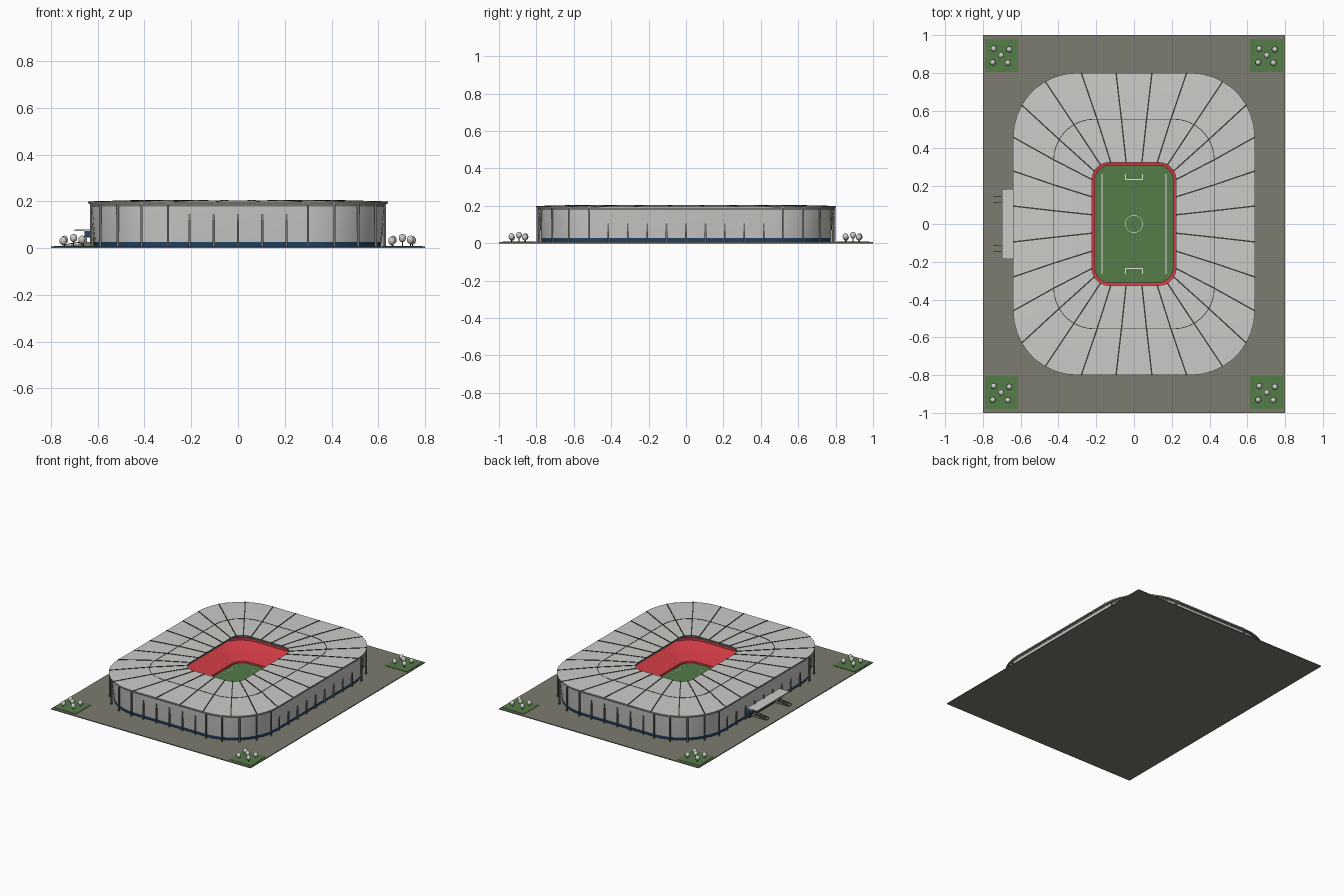
import bpy, bmesh
from math import sin, cos, radians, pi
from mathutils import Vector

cube = bpy.data.objects.get("Cube")
if cube:
    bpy.data.objects.remove(cube, do_unlink=True)


def material(name, r, g, b):
    m = bpy.data.materials.new(name)
    m.use_nodes = True
    m.diffuse_color = (r, g, b, 1)
    bsdf = next(n for n in m.node_tree.nodes if n.type == 'BSDF_PRINCIPLED')
    bsdf.inputs["Base Color"].default_value = (r, g, b, 1)
    bsdf.inputs["Roughness"].default_value = 0.8
    return m


PAVING = material("paving", 0.20, 0.20, 0.16)
GRASS = material("grass", 0.09, 0.20, 0.065)
PANEL = material("light panel", 0.60, 0.60, 0.58)
STEEL = material("dark steel", 0.045, 0.045, 0.038)
GREY = material("column grey", 0.17, 0.17, 0.16)
RED = material("seat red", 0.65, 0.045, 0.06)
BLUE = material("base blue", 0.015, 0.06, 0.14)
WHITE = material("line white", 0.8, 0.8, 0.78)
BEIGE = material("beige trim", 0.42, 0.42, 0.33)


def finish(name, bm, mats, smooth=False):
    bmesh.ops.recalc_face_normals(bm, faces=bm.faces)
    mesh = bpy.data.meshes.new(name)
    bm.to_mesh(mesh)
    bm.free()
    for m in mats:
        mesh.materials.append(m)
    ob = bpy.data.objects.new(name, mesh)
    bpy.context.collection.objects.link(ob)
    if smooth:
        bpy.ops.object.select_all(action='DESELECT')
        ob.select_set(True)
        bpy.context.view_layer.objects.active = ob
        bpy.ops.object.shade_smooth_by_angle(angle=radians(30))
    return ob


def add_box(bm, x0, x1, y0, y1, z0, z1):
    vs = bmesh.ops.create_cube(bm, size=1)["verts"]
    for v in vs:
        v.co = Vector((x0 if v.co.x < 0 else x1, y0 if v.co.y < 0 else y1,
                       z0 if v.co.z < 0 else z1))


def box(name, mat, *bounds):
    bm = bmesh.new()
    add_box(bm, *bounds)
    return finish(name, bm, [mat])


def add_beam(bm, a, b, width, height):
    d = b - a
    side = d.cross(Vector((0, 0, 1)))
    side = (side.normalized() if side.length > 1e-6 else Vector((1, 0, 0)))
    up = side.cross(d).normalized()
    ends = [[bm.verts.new(p + side * i * width / 2 + up * j * height / 2)
             for i, j in ((-1, -1), (1, -1), (1, 1), (-1, 1))] for p in (a, b)]
    for i in range(4):
        k = (i + 1) % 4
        bm.faces.new((ends[0][i], ends[0][k], ends[1][k], ends[1][i]))
    bm.faces.new(ends[0])
    bm.faces.new(ends[1])


def edge_point(ring, fx, fy, angle, sx=1, sy=1):
    """Point on a rounded rectangle: fractions of the corner centre plus an arc angle."""
    hx, hy, r, z = ring
    a = radians(angle)
    return Vector((sx * ((hx - r) * fx + r * cos(a)), sy * ((hy - r) * fy + r * sin(a)), z))


def outline(ring, steps=9):
    pts = []
    for sx, sy in ((1, 1), (-1, 1), (-1, -1), (1, -1)):
        arc = [edge_point(ring, 1, 1, 90 * i / steps, sx, sy) for i in range(steps + 1)]
        pts += arc if sx * sy > 0 else arc[::-1]
    return pts


def loft(name, rings, mats, bands):
    """Sweep a closed section, given as rings, around the bowl; one material index per band."""
    bm = bmesh.new()
    loops = [[bm.verts.new(p) for p in outline(r)] for r in rings]
    n = len(loops[0])
    for k, band in enumerate(bands):
        a, b = loops[k], loops[(k + 1) % len(loops)]
        for i in range(n):
            j = (i + 1) % n
            bm.faces.new((a[i], a[j], b[j], b[i])).material_index = band
    return finish(name, bm, mats, True)


def plate(name, ring, mat):
    bm = bmesh.new()
    bm.faces.new([bm.verts.new(p) for p in outline(ring)])
    return finish(name, bm, [mat])


QUADS = [(sx, sy) for sx in (1, -1) for sy in (1, -1)]

# Ground, corner lawns
G = 0.006
box("ground_slab", PAVING, -0.8, 0.8, -1, 1, 0, G)
for sx, sy in QUADS:
    xs, ys = sorted((sx * 0.615, sx * 0.79)), sorted((sy * 0.805, sy * 0.98))
    box("corner_lawn", GRASS, *xs, *ys, G, G + 0.003)

# Trees
for sx, sy in QUADS:
    trunks, crowns = bmesh.new(), bmesh.new()
    for dx, dy, top in ((0, 0, 0.062), (-0.04, 0.035, 0.054), (0.043, 0.031, 0.052),
                        (-0.045, -0.038, 0.05), (0.035, -0.04, 0.055)):
        x, y = sx * 0.703 + dx, sy * 0.893 + dy
        add_box(trunks, x - 0.002, x + 0.002, y - 0.002, y + 0.002, G, top - 0.02)
        vs = bmesh.ops.create_icosphere(crowns, subdivisions=2, radius=0.016)["verts"]
        for v in vs:
            v.co = Vector((x + v.co.x, y + v.co.y, top - 0.019 + v.co.z * 1.15))
    finish("tree_trunks", trunks, [STEEL])
    finish("tree_crowns", crowns, [PANEL], True)

# Pitch and markings
plate("pitch", (0.23, 0.33, 0.09, 0.010), GRASS)
bm = bmesh.new()
L, T = (0.0102, 0.0115), 0.002
for s in (1, -1):
    add_box(bm, s * 0.17 - T, s * 0.17 + T, -0.265, 0.265, *L)
    add_box(bm, -0.045, 0.045, s * 0.236 - T, s * 0.236 + T, *L)
    for x in (-0.045, 0.045):
        add_box(bm, x - T, x + T, *sorted((s * 0.236, s * 0.266)), *L)
rim = [[bm.verts.new((r * cos(i * pi / 16), r * sin(i * pi / 16), L[1])) for i in range(32)]
       for r in (0.044, 0.047)]
for i in range(32):
    j = (i + 1) % 32
    bm.faces.new((rim[0][i], rim[0][j], rim[1][j], rim[1][i]))
finish("pitch_markings", bm, [WHITE])

# Seating bowl
loft("seating_bowl", [(0.207, 0.31, 0.08, G), (0.207, 0.31, 0.08, 0.022),
                      (0.213, 0.316, 0.086, 0.022), (0.37, 0.48, 0.18, 0.085),
                      (0.37, 0.48, 0.18, 0.10), (0.56, 0.71, 0.30, 0.178),
                      (0.56, 0.71, 0.30, G)], [RED, GREY], [0, 0, 0, 0, 0, 1, 1])

# Outer wall, blue at the foot and leaning outwards
loft("outer_wall", [(0.612, 0.772, 0.33, G), (0.615, 0.775, 0.33, 0.027),
                    (0.630, 0.790, 0.335, 0.180), (0.55, 0.70, 0.30, 0.180),
                    (0.55, 0.70, 0.30, G)], [BLUE, PANEL, GREY], [0, 1, 2, 2, 2])
loft("eaves_beam", [(0.632, 0.792, 0.335, 0.178), (0.632, 0.792, 0.335, 0.190),
                    (0.60, 0.76, 0.32, 0.190), (0.60, 0.76, 0.32, 0.178)],
     [GREY], [0] * 4)

# Roof ring
OUTER, MIDDLE, INNER = (0.64, 0.80, 0.34, 0.197), (0.425, 0.555, 0.215, 0.203), (0.222, 0.325, 0.09, 0.202)
loft("roof", [OUTER, MIDDLE, INNER, (0.222, 0.325, 0.09, 0.194), (0.224, 0.327, 0.09, 0.186),
              (0.425, 0.555, 0.215, 0.188), (0.64, 0.80, 0.34, 0.188)],
     [PANEL, STEEL, BEIGE, GREY], [0, 0, 1, 2, 3, 3, 2])


def shifted(ring, inset, z):
    return (ring[0] - inset, ring[1] - inset, ring[2] - inset, z)


loft("roof_seam", [shifted(MIDDLE, d, z) for d, z in
                   ((-0.002, 0.202), (-0.002, 0.2045), (0.002, 0.2045), (0.002, 0.202))],
     [STEEL], [0] * 4)

# Roof ribs
bm = bmesh.new()
ribs = [(0.317, 1, 90), (0.93, 1, 90), (1, 1, 60), (1, 1, 30), (1, 1, 0), (1, 0.61, 0), (1, 0.207, 0)]
for sx, sy in QUADS:
    for rib in ribs:
        a, b, c = (edge_point(r, *rib, sx, sy) for r in (OUTER, MIDDLE, INNER))
        add_beam(bm, a, b, 0.007, 0.005)
        add_beam(bm, b, c, 0.007, 0.005)
finish("roof_ribs", bm, [STEEL])

# Facade columns: tall round the corners, shorter along the straights
bm = bmesh.new()
tall = [(1, 1, a) for a in (10, 30, 50, 70, 90)]
front = [(f, 1, 90) for f in (0, 0.35, 0.7)]
flank = [(1, f, 0) for f in (0, 0.23, 0.46, 0.69, 0.92)]
for specs, ring, top in ((tall, (0.634, 0.794, 0.335, G), 0.188),
                         (front, (0.626, 0.786, 0.33, G), 0.145),
                         (flank, (0.622, 0.782, 0.33, G), 0.105)):
    for sx, sy in QUADS:
        for spec in specs:
            if (spec[0] == 0 and sx < 0) or (spec[1] == 0 and sy < 0):
                continue
            p = edge_point(ring, *spec, sx, sy)
            add_beam(bm, p, Vector((p.x, p.y, top)), 0.009, 0.009)
finish("facade_columns", bm, [GREY])

# Side entrance: canopy, blue doors, fascia and steps
box("entrance_canopy", PANEL, -0.70, -0.61, -0.185, 0.185, 0.072, 0.079)
box("entrance_fascia", BLUE, -0.657, -0.61, -0.18, 0.18, 0.045, 0.072)
box("entrance_doors", STEEL, -0.632, -0.61, -0.18, 0.18, G, 0.045)
bm = bmesh.new()
for y in (-0.13, 0.13):
    for i in range(4):
        add_box(bm, -0.745 + i * 0.03, -0.62, y - 0.014, y + 0.014, G, 0.010 + i * 0.005)
finish("entrance_steps", bm, [PAVING])
bm = bmesh.new()
for y in (-0.13, 0.13):
    for d in (-0.015, 0.015):
        add_beam(bm, Vector((-0.745, y + d, 0.014)), Vector((-0.645, y + d, 0.030)), 0.003, 0.004)
finish("step_rails", bm, [STEEL])
